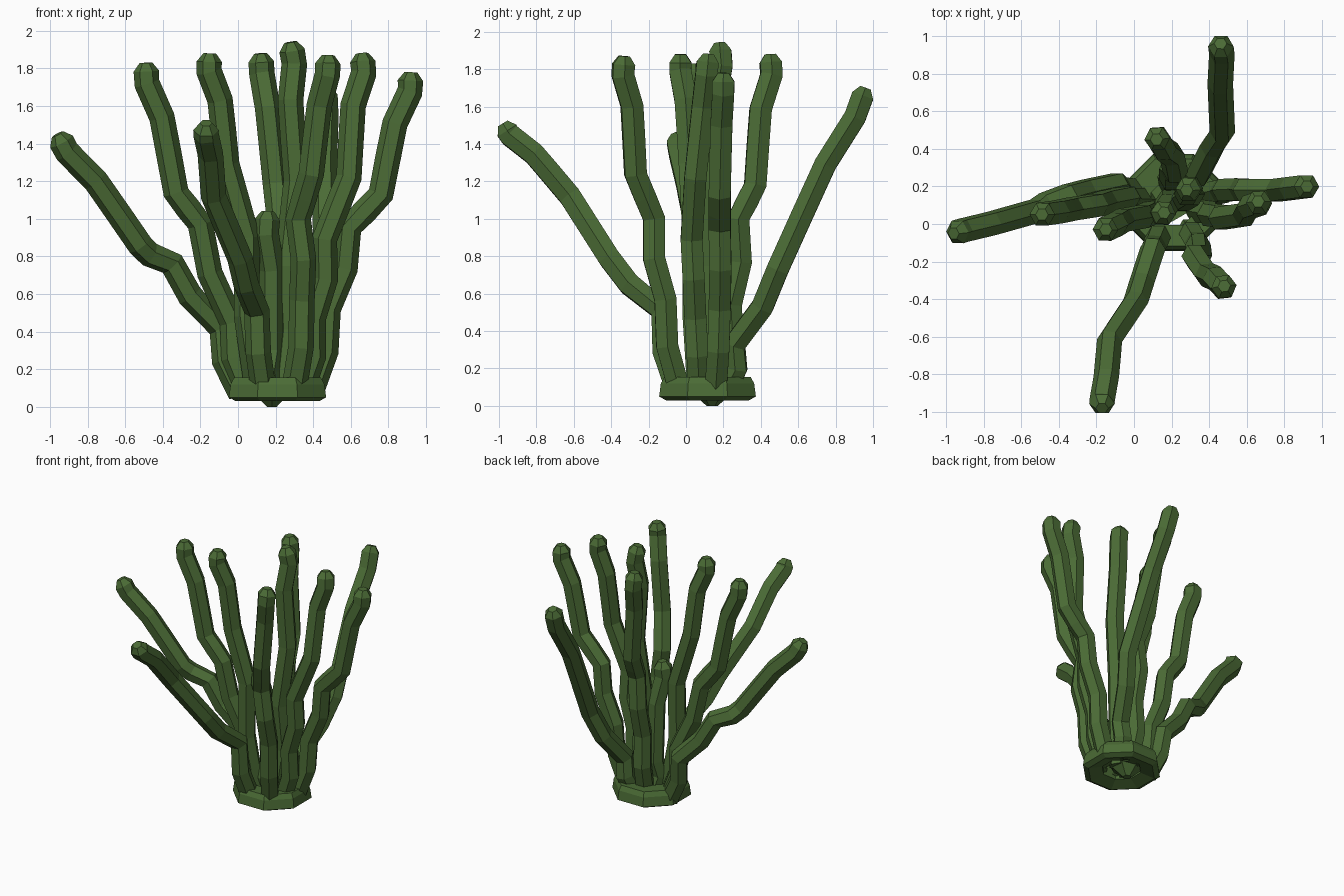
import bpy, bmesh, math
from mathutils import Vector

if "Cube" in bpy.data.objects:
    bpy.data.objects.remove(bpy.data.objects["Cube"])

green = bpy.data.materials.new("cactus green")
green.diffuse_color = (0.07, 0.148, 0.036, 1)
green.use_nodes = True
green.node_tree.nodes["Principled BSDF"].inputs["Base Color"].default_value = green.diffuse_color

SIDES = 6
RADIUS = 0.068
CENTRE = Vector((.21, .115, .07))


def finish(bm, name):
    bmesh.ops.recalc_face_normals(bm, faces=bm.faces)
    mesh = bpy.data.meshes.new(name)
    bm.to_mesh(mesh)
    bm.free()
    mesh.materials.append(green)
    ob = bpy.data.objects.new(name, mesh)
    bpy.context.collection.objects.link(ob)


def crooked_path(kinks):
    """Root inside the ring, lower spans bowed outward, top span zigzagging to the tip."""
    kinks = [Vector(k) for k in kinks]
    out = kinks[-1] - CENTRE
    out.z = 0
    out.normalize()
    root = CENTRE.lerp(kinks[0], .65)
    root.z = CENTRE.z
    pts = [root]
    for k in kinks[:-1]:
        bow = .035 if k.z < 1.05 else 0
        pts += [pts[-1].lerp(k, .5) + out * bow, k]
    last, tip = pts[-1], kinks[-1]
    for f, shift in ((.3, -.01), (.58, -.018), (.84, .02)):
        pts.append(last.lerp(tip, f) + out * shift)
    pts.append(tip + (pts[-1] - tip).normalized() * .045)
    return pts + [tip]


def stalk(name, kinks):
    """Six-sided tube swept along the crooked path, with a blunt tapered tip."""
    pts = crooked_path(kinks)
    bm = bmesh.new()
    rings = []
    side = Vector((1, 0, 0))
    for i, p in enumerate(pts):
        t = (pts[min(i + 1, len(pts) - 1)] - pts[max(i - 1, 0)]).normalized()
        side = (side - t * side.dot(t)).normalized()
        other = t.cross(side)
        r = RADIUS * (0.5 if i == len(pts) - 1 else 1)
        rings.append([bm.verts.new(p + r * (math.cos(a) * side + math.sin(a) * other))
                      for a in (math.tau * k / SIDES for k in range(SIDES))])
    for a, b in zip(rings, rings[1:]):
        for k in range(SIDES):
            n = (k + 1) % SIDES
            bm.faces.new((a[k], a[n], b[n], b[k]))
    bm.faces.new(rings[0])
    bm.faces.new(rings[-1])
    finish(bm, name)


# Stalks: only the main bends and the tip
stalk("far_left_stalk", [(-.09, .21, .42), (-.35, .15, .76), (-.52, .07, .86), (-.96, -.05, 1.45)])
stalk("left_stalk", [(-.03, .14, .45), (-.2, .1, .97), (-.33, .08, 1.14), (-.49, .05, 1.83)])
stalk("left_upright_stalk", [(.05, .04, .9), (-.06, .02, 1.29), (-.15, -.03, 1.88)])
stalk("front_stalk", [(.1, -.13, .51), (.01, -.41, .79), (-.13, -.62, 1.12), (-.17, -.98, 1.51)])
stalk("back_stalk", [(.34, .26, .33), (.47, .49, .73), (.46, .96, 1.7)])
stalk("far_right_stalk", [(.48, .18, .52), (.59, .18, .95), (.76, .18, 1.13), (.92, .2, 1.78)])
stalk("right_stalk", [(.4, .05, .47), (.46, .03, .89), (.59, .05, 1.22), (.66, .12, 1.88)])
stalk("front_right_stalk", [(.34, -.11, .57), (.32, -.17, 1), (.39, -.27, 1.24), (.48, -.33, 1.87)])
stalk("back_upright_stalk", [(.2, .24, .54), (.22, .28, 1), (.2, .37, 1.18), (.12, .45, 1.88)])
stalk("tallest_stalk", [(.26, .13, .75), (.31, .16, 1.2), (.28, .18, 1.94)])
stalk("short_stalk", [(.18, .12, .3), (.16, .06, 1.04)])


# Hollow eight-sided root ring
def ring(name, x, y, profile, sides):
    bm = bmesh.new()
    loops = [[bm.verts.new((x + r * math.cos(a), y + r * math.sin(a), z)) for r, z in profile]
             for a in (math.tau * (k + .5) / sides for k in range(sides))]
    for k in range(sides):
        a, b = loops[k], loops[(k + 1) % sides]
        for j in range(len(profile)):
            n = (j + 1) % len(profile)
            bm.faces.new((a[j], b[j], b[n], a[n]))
    finish(bm, name)


ring("root_ring", CENTRE.x, CENTRE.y,
     [(.14, .06), (.24, .03), (.28, .05), (.27, .12), (.25, .155), (.13, .15)], 8)

# Small plug hanging under the ring
bm = bmesh.new()
bmesh.ops.create_cone(bm, cap_ends=True, segments=SIDES, radius1=.03, radius2=.14, depth=.1)
bmesh.ops.translate(bm, verts=bm.verts, vec=(.18, .14, .05))
finish(bm, "root_plug")
